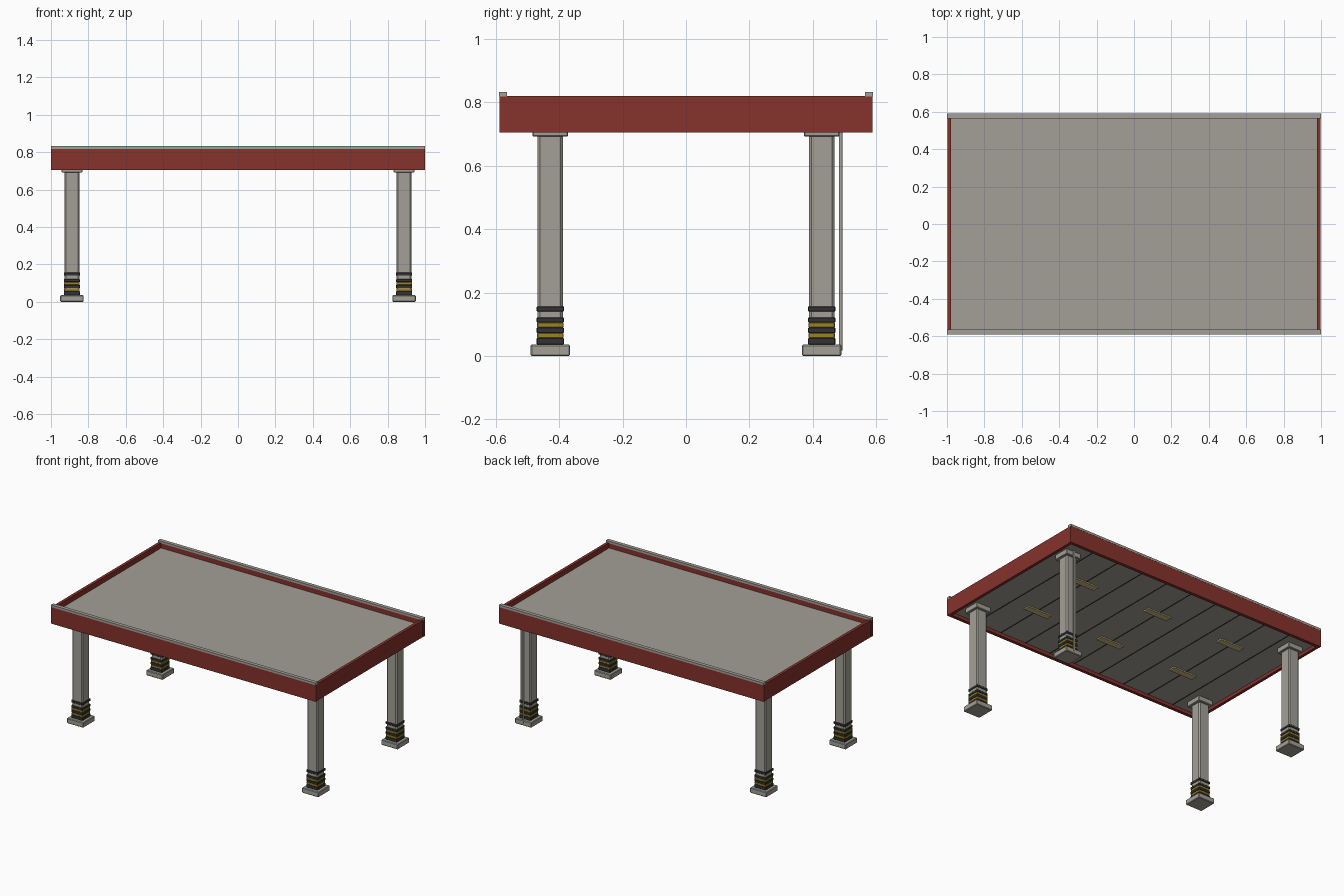
import bpy, bmesh
from mathutils import Matrix

if "Cube" in bpy.data.objects:
    bpy.data.objects.remove(bpy.data.objects["Cube"])


def material(name, rgb):
    m = bpy.data.materials.new(name)
    m.diffuse_color = (*rgb, 1)
    m.use_nodes = True
    m.node_tree.nodes["Principled BSDF"].inputs["Base Color"].default_value = m.diffuse_color
    return m


GREY = material("concrete_grey", (0.366, 0.352, 0.309))
RED = material("fascia_red", (0.238, 0.032, 0.025))
DARK = material("band_black", (0.032, 0.032, 0.035))
YELLOW = material("band_yellow", (0.33, 0.225, 0.018))
LAMP = material("lamp_cream", (0.60, 0.50, 0.22))


def box(name, mat, x, y, z, bevel=0.0):
    """Box from (min, max) ranges on each axis, with optional chamfer."""
    size = [r[1] - r[0] for r in (x, y, z)]
    mid = [(r[0] + r[1]) / 2 for r in (x, y, z)]
    bm = bmesh.new()
    bmesh.ops.create_cube(bm, size=1, matrix=Matrix.Diagonal((*size, 1)))
    if bevel:
        bmesh.ops.bevel(bm, geom=bm.edges[:], offset=bevel, segments=1, affect='EDGES')
    me = bpy.data.meshes.new(name)
    bm.to_mesh(me)
    bm.free()
    me.materials.append(mat)
    ob = bpy.data.objects.new(name, me)
    ob.location = mid
    bpy.context.collection.objects.link(ob)
    return ob


def post(name, mat, cx, cy, w, z0, z1, bevel=0.0):
    """Square block centred on a column."""
    return box(name, mat, (cx - w / 2, cx + w / 2), (cy - w / 2, cy + w / 2), (z0, z1), bevel)


UNDER, DECK = 0.727, 0.785

# roof deck
box("roof_deck", GREY, (-0.98, 0.98), (-0.567, 0.567), (UNDER, DECK))

# red fascia boards and grey parapet caps
for s, side in ((-1, "front"), (1, "back")):
    y = sorted((s * 0.567, s * 0.589))
    box(side + "_fascia", RED, (-1, 1), y, (0.705, 0.818))
    box(side + "_cap", GREY, (-1, 1), sorted((s * 0.565, s * 0.59)), (0.818, 0.833))
for s, side in ((-1, "left"), (1, "right")):
    box(side + "_fascia", RED, sorted((s * 0.978, s * 0.998)), (-0.567, 0.567), (0.705, 0.82))

# ceiling seams and lamps
for i in range(-4, 5):
    x = i * 0.196
    box("ceiling_seam", DARK, (x - 0.003, x + 0.003), (-0.567, 0.567), (UNDER - 0.002, UNDER + 0.001))
for x in (-0.58, 0, 0.58):
    for y in (-0.225, 0.225):
        box("ceiling_lamp", LAMP, (x - 0.09, x + 0.09), (y - 0.023, y + 0.023),
            (UNDER - 0.008, UNDER + 0.001))

# four columns with foot, capital and warning bands
BANDS = [(0.036, 0.057, DARK), (0.057, 0.073, YELLOW), (0.073, 0.090, DARK),
         (0.090, 0.106, YELLOW), (0.106, 0.122, DARK), (0.140, 0.157, DARK)]
for cx in (-0.888, 0.888):
    for cy in (-0.428, 0.428):
        post("column_foot", GREY, cx, cy, 0.125, 0, 0.036, 0.004)
        post("column_shaft", GREY, cx, cy, 0.08, 0.03, UNDER, 0.008)
        post("column_capital", GREY, cx, cy, 0.112, 0.692, UNDER, 0.003)
        for z0, z1, mat in BANDS:
            post("column_band", mat, cx, cy, 0.086 if mat is DARK else 0.083, z0, z1, 0.002)

# drain pipe behind the back right column
bpy.ops.mesh.primitive_cylinder_add(vertices=16, radius=0.006, depth=UNDER - 0.018,
                                    location=(0.888, 0.488, (UNDER + 0.018) / 2))
pipe = bpy.context.object
pipe.name = "drain_pipe"
pipe.data.materials.append(GREY)
bpy.ops.object.shade_smooth_by_angle()
